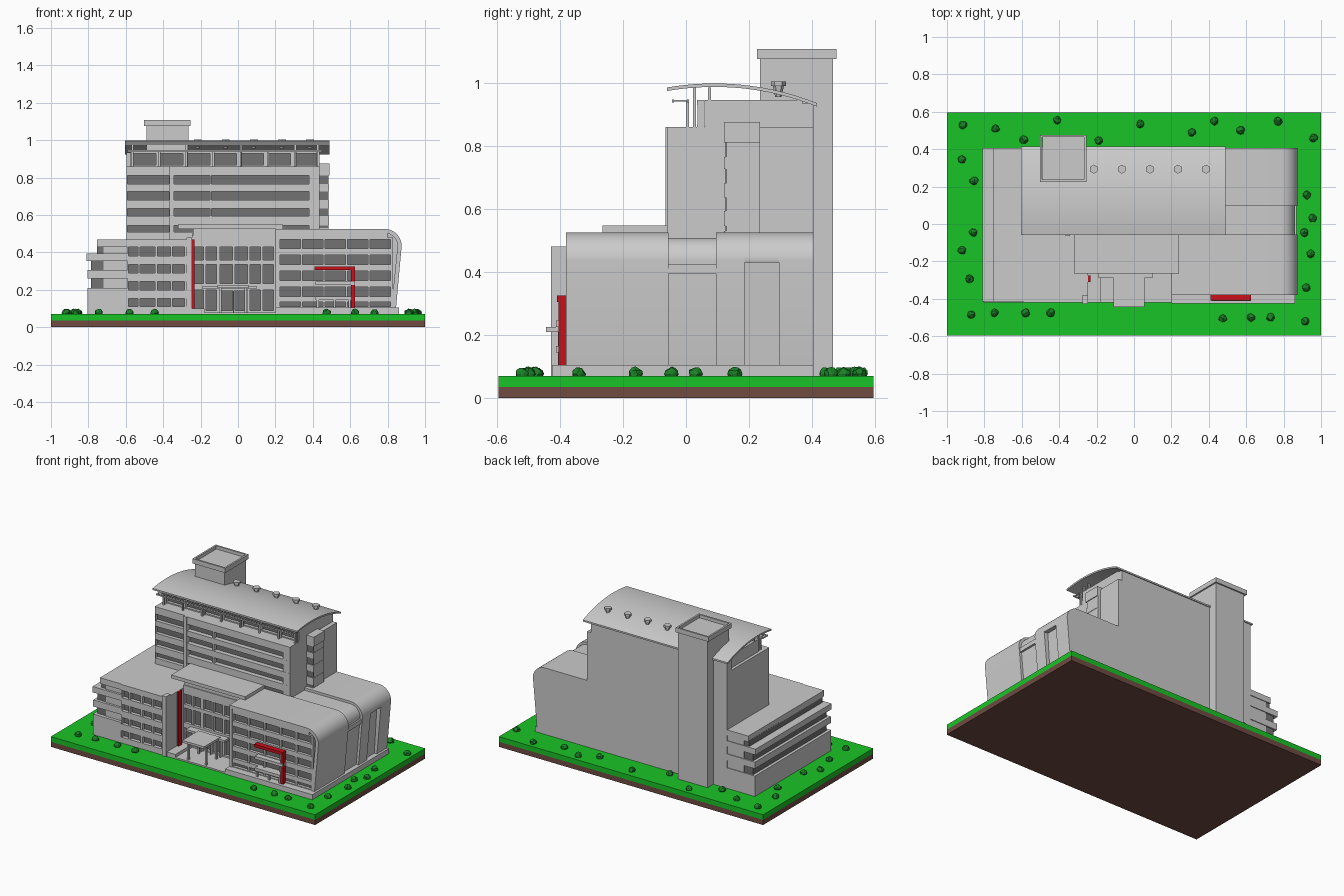
import bpy, bmesh, math, random
from mathutils import Matrix

random.seed(4)


def mat(name, rgb):
    m = bpy.data.materials.new(name)
    m.diffuse_color = (*rgb, 1)
    return m


GREEN = mat("grass", (0.01, 0.55, 0.02))
LEAF = mat("leaf", (0.01, 0.22, 0.02))
SOIL = mat("soil", (0.16, 0.07, 0.055))
RED = mat("red_paint", (0.6, 0.005, 0.01))
GLASS = mat("dark_glass", (0.17, 0.17, 0.17))


def finish(name, bm, m=None):
    bmesh.ops.recalc_face_normals(bm, faces=bm.faces)
    me = bpy.data.meshes.new(name)
    bm.to_mesh(me)
    bm.free()
    ob = bpy.data.objects.new(name, me)
    bpy.context.collection.objects.link(ob)
    if m:
        me.materials.append(m)
    return ob


def boxes(name, items, m=None):
    """One object from boxes given as (x0, x1, y0, y1, z0, z1)."""
    bm = bmesh.new()
    for x0, x1, y0, y1, z0, z1 in items:
        mx = Matrix.Translation(((x0 + x1) / 2, (y0 + y1) / 2, (z0 + z1) / 2))
        bmesh.ops.create_cube(bm, size=1, matrix=mx @ Matrix.Diagonal((x1 - x0, y1 - y0, z1 - z0, 1)))
    return finish(name, bm, m)


def extrude(name, pts, axis, a, b):
    """Closed profile extruded along x (points are y,z) or y (points are x,z)."""
    bm = bmesh.new()
    place = (lambda p, t: (t, p[0], p[1])) if axis == "x" else (lambda p, t: (p[0], t, p[1]))
    A = [bm.verts.new(place(p, a)) for p in pts]
    B = [bm.verts.new(place(p, b)) for p in pts]
    bm.faces.new(A)
    bm.faces.new(B)
    for i in range(len(pts)):
        j = (i + 1) % len(pts)
        bm.faces.new((A[i], A[j], B[j], B[i]))
    ob = finish(name, bm)
    bpy.ops.object.select_all(action="DESELECT")
    ob.select_set(True)
    bpy.context.view_layer.objects.active = ob
    bpy.ops.object.shade_smooth_by_angle(angle=math.radians(30))
    return ob


def facade(name, x0, x1, z0, z1, y, cols, rows, depth=0.02):
    """Window wall: solid bands and piers around openings, dark glass behind."""
    parts, z = [], z0
    for a, b in sorted(rows) + [(z1, z1)]:
        if a - z > 0.001:
            parts.append((x0, x1, y, y + depth, z, a))
        z = b
    x = x0
    for a, b in sorted(cols) + [(x1, x1)]:
        if a - x > 0.001:
            parts.append((x, a, y + 0.001, y + depth, z0, z1))
        x = b
    boxes(name + "_frame", parts)
    boxes(name + "_glass", [(x0 + .002, x1 - .002, y + depth * 0.8, y + depth + 0.005, z0 + .002, z1 - .002)], GLASS)


def split(a, b, n, gap):
    w = (b - a + gap) / n
    return [(a + i * w, a + (i + 1) * w - gap) for i in range(n)]


# Ground
boxes("soil_base", [(-1, 1, -.595, .595, 0, .035)], SOIL)
boxes("lawn", [(-1, 1, -.595, .595, .035, .07)], GREEN)
boxes("plinth", [(.2, .86, -.425, .405, .07, .105), (-.245, .2, -.42, -.2, .07, .08),
                 (-.245, -.18, -.42, -.24, .08, .1)])

# Left block
boxes("left_block", [(-.59, -.245, -.39, .4, .07, .47), (-.275, -.245, -.428, -.38, .07, .48)])
facade("left_block_front", -.59, -.275, .07, .47, -.42,
       [(-.585, -.535), (-.525, -.445), (-.43, -.36), (-.35, -.285)],
       [(.11, .155), (.2, .245), (.29, .335), (.38, .43)], .03)
boxes("left_red_panel", [(-.245, -.232, -.31, -.275, .08, .47)], RED)

# Left annex with banded balconies
boxes("annex_core", [(-.72, -.59, -.4, .4, .07, .46)])
boxes("annex_glass", [(-.785, -.72, -.395, .395, .2, .37), (-.755, -.715, -.395, .395, .37, .44)], GLASS)
boxes("annex_bands", [(-.805, -.59, -.42, .405, .07, .21), (-.805, -.59, -.415, .405, .26, .305),
                      (-.81, -.59, -.415, .405, .355, .395), (-.755, -.59, -.415, .405, .43, .47)])

# Central entrance
boxes("centre_block", [(-.245, .2, -.215, .4, .07, .5)])
facade("centre_front", -.245, .2, .08, .49, -.24,
       split(-.24, -.115, 2, .012) + split(-.095, .05, 2, .012) + split(.065, .19, 2, .012),
       [(.09, .2), (.235, .335), (.36, .43)], .025)
boxes("centre_roof_slab", [(-.32, .24, -.265, -.05, .525, .548), (-.24, .2, -.235, -.05, .48, .53)])
boxes("entrance_canopy", [(-.11, .055, -.445, -.27, .21, .225), (-.19, .1, -.29, -.235, .205, .22)])
boxes("canopy_posts", [(x - .006, x + .006, y - .006, y + .006, .075, .21)
                       for x in (-.095, .04) for y in (-.4, -.29)])
boxes("entrance_door", [(-.1, -.094, -.265, -.23, .08, .2), (.044, .05, -.265, -.23, .08, .2),
                        (-.028, -.022, -.265, -.23, .08, .2), (-.1, .05, -.265, -.23, .194, .205)])


# Right wing with rounded shoulder
def shoulder(d=0.0, top=.525, r=.09):
    r, top, xt = r - d, top - d, .875 - d
    return [(xt - r + r * math.cos(t), top - r + r * math.sin(t))
            for t in [math.pi / 2 * i / 10 for i in range(11)]] + [(.2, top)]


def wing(d=0.0):
    return [(.2, .105), (.845 - d, .105)] + shoulder(d)


notched = [(.2, .105), (.825, .105), (.845, .43), (.873, .43)] + shoulder()
for name, prof, a, b in (("front", wing(), -.35, -.055), ("recess", wing(.017), -.055, .095),
                         ("rear_a", wing(), .095, .185), ("rear_notch", notched, .185, .295),
                         ("rear_b", wing(), .295, .405)):
    extrude("right_wing_" + name, prof, "y", a, b)
inner = [(.22, .105), (.82, .105)] + shoulder(.022)[:-1] + [(.22, .503)]
rim = wing()
extrude("right_wing_rim", [rim[0]] + [(.22, .105)] + [inner[-1]] + inner[-2:1:-1] + [inner[1]] + rim[1:],
        "y", -.38, -.35)
boxes("right_wing_side_band", [(.8, .868, -.055, .095, .395, .425)])
facade("right_wing_front", .21, .83, .105, .48, -.375, split(.225, .815, 5, .012),
       [(.11, .135), (.165, .215), (.25, .3), (.335, .385), (.42, .47)], .024)
boxes("right_wing_top_bar", [(.21, .8, -.375, -.35, .47, .51)])

# Red side portal and small balconies
boxes("red_portal", [(.41, .625, -.41, -.375, .305, .325), (.605, .625, -.405, -.378, .105, .305)], RED)
boxes("portal_balconies", [(.415, .605, -.412, -.37, .145, .165), (.415, .625, -.412, -.37, .225, .245)])
boxes("portal_posts", [(x, x + .012, -.405, -.393, .105, .145) for x in (.42, .51, .59)])

# Main tower
rows = [(.51, .545), (.594, .636), (.68, .727), (.765, .81)]
boxes("tower_body", [(-.595, .435, -.02, .405, .07, .86)])
facade("tower_left_front", -.595, -.365, .46, .86, -.05, [(-.59, -.37)], rows, .03)
facade("tower_front", -.345, .435, .46, .86, -.06, [(-.343, -.15), (-.142, .38)], rows, .04)
boxes("tower_fin", [(-.367, -.343, -.065, 0, .46, .86)])
boxes("tower_end_bay", [(.43, .465, .14, .405, .5, .86), (.43, .485, .12, .235, .5, .53),
                        (.43, .485, .13, .235, .5, .865), (.43, .49, .12, .235, .81, .875)]
      + [(.43, .487, .12, .235, a, b) for a, b in ((.545, .594), (.636, .68), (.727, .765))])
boxes("tower_end_glass", [(.435, .483, .126, .14, .53, .81)], GLASS)

# Penthouse and sunshade
boxes("penthouse", [(-.575, .435, .06, .37, .86, .945), (-.595, .435, .36, .405, .86, .935)])
facade("penthouse_front", -.575, .435, .86, .945, .035, split(-.565, .425, 7, .018), [(.868, .93)], .024)
boxes("sunshade", [(-.59, .45, -.045, -.038, .938, .947), (-.59, .45, .003, .01, .938, .947)]
      + [(-.59 + i * .0205, -.582 + i * .0205, -.04, .005, .94, .946) for i in range(51)]
      + [(x, x + .01, .0, .01, .86, .94) for x in (-.57, -.425, -.28, -.135, .01, .155, .3, .425)])
boxes("roof_struts", [(x, x + .012, y, y + .01, .86, .985) for x in (-.57, -.28, .01, .3, .42)
                      for y in (.022, .07)])


# Curved roof
def roof_z(y):
    R = .88
    return .998 - R + math.sqrt(R * R - (y - .09) ** 2)


ys = [-.06 + .475 * i / 16 for i in range(17)]
extrude("curved_roof", [(y, roof_z(y)) for y in ys] + [(y, roof_z(y) - .011) for y in reversed(ys)],
        "x", -.605, .49)

# Roof vents
for i in range(5):
    bm = bmesh.new()
    for r1, r2, z0, z1 in ((.01, .018, .955, .992), (.024, .024, .99, 1.004)):
        bmesh.ops.create_cone(bm, cap_ends=True, segments=6, radius1=r1, radius2=r2, depth=z1 - z0,
                              matrix=Matrix.Translation((-.215 + .15 * i, .293, (z0 + z1) / 2)))
    finish("roof_vent", bm)

# Stair tower with hollow parapet
boxes("stair_tower", [(-.49, -.265, .235, .467, .07, 1.085)])
boxes("stair_parapet", [(-.503, -.255, .225, .237, 1.075, 1.107), (-.503, -.255, .465, .477, 1.075, 1.107),
                        (-.503, -.491, .237, .465, 1.075, 1.107), (-.267, -.255, .237, .465, 1.075, 1.107)])

# Bushes
spots = [(-.915, .53), (-.74, .51), (-.41, .555), (-.59, .45), (-.19, .445), (.035, .535), (.31, .49),
         (.43, .55), (.57, .5), (.77, .55), (.96, .46), (-.92, .345), (-.855, .23), (-.86, -.045),
         (-.92, -.14), (-.88, -.295), (-.87, -.485), (-.745, -.475), (-.58, -.475), (-.445, -.475),
         (.475, -.505), (.625, -.5), (.73, -.5), (.915, -.52), (.92, -.34), (.945, -.16), (.91, -.045),
         (.955, .03), (.925, .155)]
for x, y in spots:
    bm = bmesh.new()
    bmesh.ops.create_icosphere(bm, subdivisions=2, radius=.022)
    for v in bm.verts:
        v.co *= random.uniform(.85, 1.12)
    bmesh.ops.translate(bm, verts=bm.verts, vec=(x, y, .076))
    finish("bush", bm, LEAF)
